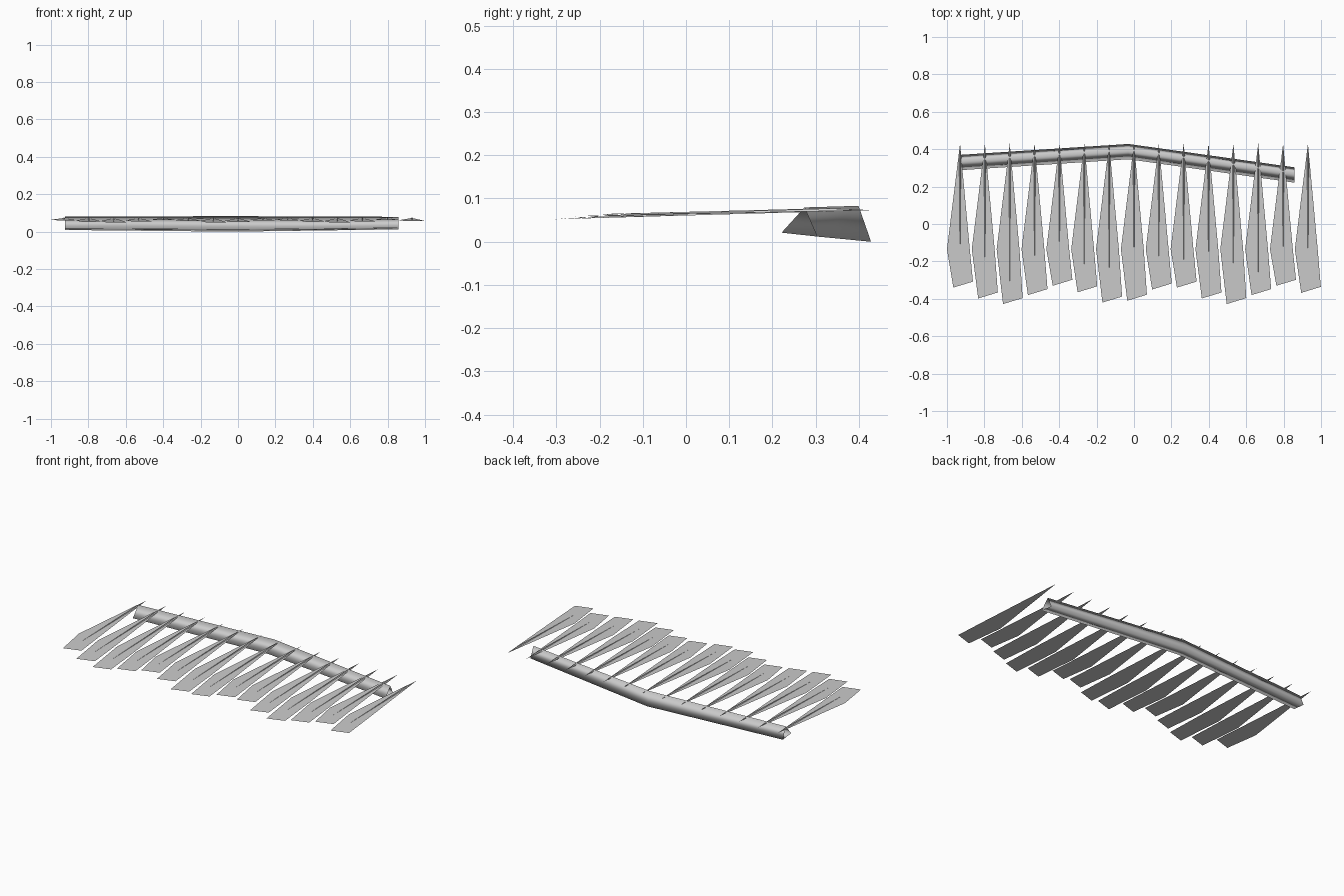
import bpy

if "Cube" in bpy.data.objects:
    bpy.data.objects.remove(bpy.data.objects["Cube"])


def make_mesh(name, verts, faces):
    mesh = bpy.data.meshes.new(name)
    mesh.from_pydata(verts, [], faces)
    mesh.update()
    obj = bpy.data.objects.new(name, mesh)
    bpy.context.collection.objects.link(obj)
    return obj


# Wing bone: triangular tube with a bend in the middle
# path points: x, y offset, z shrink
section = [(-0.045, 0.012), (0.008, 0.083), (0.037, 0.003)]
path = [(-0.925, 0.333, 0.006), (-0.03, 0.391, 0.0), (0.858, 0.266, 0.009)]
verts, faces = [], []
for x, yc, rise in path:
    for dy, z in section:
        verts.append((x, yc + dy, z + (rise if z < 0.04 else -rise * 0.4)))
verts[5] = (verts[5][0], verts[5][1], 0.0)
for s in range(2):
    for k in range(3):
        a, b = 3 * s + k, 3 * s + (k + 1) % 3
        faces.append((a, b, b + 3, a + 3))
bone = make_mesh("wing_bone", verts, faces)
for p in bone.data.polygons:
    p.use_smooth = True

# Feathers: flat blades of varying length, each with a thin quill
ends = [-0.34, -0.398, -0.428, -0.38, -0.33, -0.365, -0.42, -0.41,
        -0.35, -0.34, -0.398, -0.428, -0.38, -0.33, -0.368]
tip_y, tip_z = 0.43, 0.073

for i, end in enumerate(ends):
    x = -0.93 + i * 1.86 / 14
    end_z = 0.062 + (end + 0.33) * 0.14
    slope = (tip_z - end_z) / (tip_y - end)

    def at(dx, y, dz=0.0):
        return (x + dx, y, tip_z - (tip_y - y) * slope + dz)

    make_mesh("feather_%02d" % (i + 1),
              [at(0, tip_y), at(-0.07, -0.135), at(-0.036, end),
               at(0.069, end + 0.032), at(0.052, -0.135)],
              [(0, 1, 2, 3, 4)])

    # Quill: slim tapered ridge running down the blade
    qe = end + 0.12
    make_mesh("quill_%02d" % (i + 1),
              [at(0, tip_y), at(-0.005, 0.33), at(0, 0.33, 0.006),
               at(0.005, 0.33), at(0, qe)],
              [(0, 1, 2), (0, 2, 3), (1, 4, 2), (2, 4, 3)])
